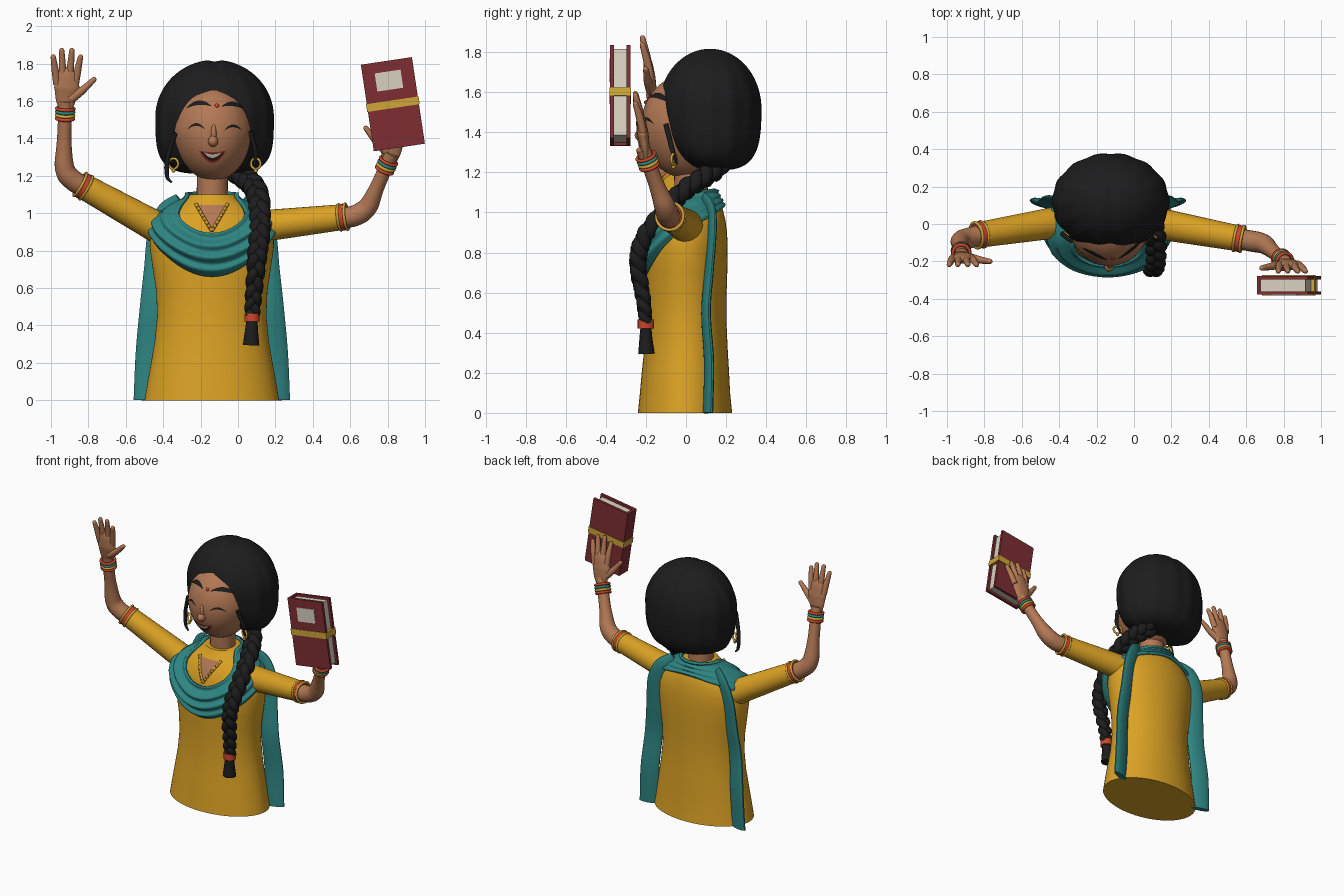
import bpy, bmesh, math
from mathutils import Vector, Matrix

if "Cube" in bpy.data.objects:
    bpy.data.objects.remove(bpy.data.objects["Cube"])

def mat(name, *c):
    m = bpy.data.materials.new(name)
    m.diffuse_color = (*c, 1)
    m.use_nodes = True
    m.node_tree.nodes["Principled BSDF"].inputs["Base Color"].default_value = m.diffuse_color
    return m

SKIN = mat("skin", .45, .19, .09)
BLACK = mat("black_hair", .012, .012, .013)
MUSTARD = mat("mustard_cloth", .71, .36, .018)
TEAL = mat("teal_cloth", .027, .235, .225)
MAROON = mat("maroon_cover", .21, .027, .033)
CREAM = mat("cream_paper", .70, .64, .53)
GOLD = mat("gold", .62, .38, .04)
RED = mat("red_orange", .62, .06, .025)
LIP = mat("lip_red", .30, .04, .035)
DARK = mat("mouth_dark", .05, .008, .008)
CX = -.14                                   # body axis

def finish(o, name, m, ang=50):
    o.name = name
    o.data.materials.append(m)
    bpy.ops.object.select_all(action='DESELECT')
    o.select_set(True)
    bpy.context.view_layer.objects.active = o
    bpy.ops.object.shade_smooth_by_angle(angle=math.radians(ang))
    return o

def loft(name, rings, m, closed=True, cap=True):
    bm = bmesh.new()
    R = [[bm.verts.new(p) for p in r] for r in rings]
    n = len(R[0])
    for a, b in zip(R, R[1:]):
        for i in range(n if closed else n - 1):
            j = (i + 1) % n
            bm.faces.new((a[i], a[j], b[j], b[i]))
    if cap and closed:
        bm.faces.new(R[0]); bm.faces.new(R[-1])
    if closed:
        bmesh.ops.recalc_face_normals(bm, faces=bm.faces)
    me = bpy.data.meshes.new(name)
    bm.to_mesh(me); bm.free()
    o = bpy.data.objects.new(name, me)
    bpy.context.collection.objects.link(o)
    return finish(o, name, m)

def spline(pts, k):
    P = [Vector(p) for p in pts]
    P = [2 * P[0] - P[1]] + P + [2 * P[-1] - P[-2]]
    out = []
    for i in range(1, len(P) - 2):
        a, b, c, d = P[i-1:i+3]
        for s in range(k):
            t = s / k
            out.append(.5 * (2*b + (c-a)*t + (2*a-5*b+4*c-d)*t*t + (3*b-a-3*c+d)*t**3))
    return out + [P[-2]]

def tube(name, pts, radii, m, k=6, n=14, tip=False, flat=1, ref=(0, 1, 0)):
    """Tapered tube on a smooth path; flat squashes it along the ref direction."""
    P = spline(pts, k)
    rings, u = [], Vector(ref)
    for i, p in enumerate(P):
        t = (P[min(i+1, len(P)-1)] - P[max(i-1, 0)]).normalized()
        u = (u - t * u.dot(t)).normalized()
        w = t.cross(u)
        f = i / (len(P) - 1) * (len(radii) - 1)
        q = min(int(f), len(radii) - 2)
        r = radii[q] + (radii[q+1] - radii[q]) * (f - q)
        ring = lambda c, r: [c + r * (flat * u * math.cos(a) + w * math.sin(a))
                             for a in (2 * math.pi * j / n for j in range(n))]
        rings.append(ring(p, r))
    if tip:
        rings += [ring(p + t * r * math.sin(a), r * math.cos(a)) for a in (.5, 1., 1.45)]
    return loft(name, rings, m)

def ball(name, c, r, m, shape=None, seg=32):
    bpy.ops.mesh.primitive_uv_sphere_add(segments=seg, ring_count=seg * 3 // 4, radius=1)
    o = bpy.context.object
    for v in o.data.vertices:
        x, y, z = shape(v.co) if shape else v.co
        v.co = (c[0] + r[0]*x, c[1] + r[1]*y, c[2] + r[2]*z)
    return finish(o, name, m)

def ring(name, c, axis, R, r, m):
    bpy.ops.mesh.primitive_torus_add(location=c, major_radius=R, minor_radius=r,
        major_segments=28, minor_segments=8,
        rotation=Vector(axis).to_track_quat('Z', 'Y').to_euler())
    return finish(bpy.context.object, name, m)

def patch(name, surf, x0, x1, top, bot, m, eps):
    """Thin painted plate lying on a surface y = surf(x, z)."""
    rows = []
    for i in range(15):
        s = i / 14
        x = x0 + (x1 - x0) * s
        zs = [bot(s) + (top(s) - bot(s)) * j / 5 for j in range(6)]
        rows.append([(x, surf(x, z) - eps, z) for z in zs])
    return loft(name, rows, m, closed=False)

# torso: elliptical sections (z, rx, ry, centre y)
KEYS = [(0, .36, .235, -.005), (.1, .343, .225, -.005), (.2, .325, .218, -.003), (.32, .305, .208, 0),
        (.45, .292, .202, 0), (.58, .297, .202, 0), (.7, .315, .206, 0), (.82, .332, .208, 0),
        (.9, .33, .2, .005), (.96, .305, .185, .012), (1.01, .255, .165, .02),
        (1.05, .19, .142, .027), (1.08, .14, .122, .03), (1.1, .118, .112, .03)]
def prof(z):
    for a, b in zip(KEYS, KEYS[1:]):
        if z <= b[0]:
            break
    f = min(1, max(0, (z - a[0]) / (b[0] - a[0])))
    return [a[i] + (b[i] - a[i]) * f for i in (1, 2, 3)]
def on_torso(th, z, off=0):
    rx, ry, cy = prof(z)
    return (CX + (rx + off) * math.cos(th), cy + (ry + off) * math.sin(th), z)
def torso_y(x, z):
    rx, ry, cy = prof(z)
    return cy - ry * math.sqrt(max(0, 1 - ((x - CX) / rx) ** 2))
TH = [2 * math.pi * i / 64 for i in range(64)]
loft("tunic_torso", [[on_torso(t, k[0]) for t in TH] for k in KEYS], MUSTARD)

# neckline opening with beaded trim
patch("neckline_skin", torso_y, CX - .075, CX + .075, lambda s: 1.045,
      lambda s: .91 + .134 * abs(2*s - 1), SKIN, .006)
for sd in (-1, 1):
    pts = [(CX + sd*d, torso_y(CX + sd*d, z) - .008, z) for d, z in ((.085, 1.05), (.045, .98), (0, .905))]
    tube("neckline_trim", pts, [.009, .009], GOLD, n=8)
    for p in spline(pts, 4)[1:-1]:
        ball("trim_bead", p - Vector((0, .006, 0)), (.006,) * 3, RED, seg=8)

# draped cowl scarf
rings = []
for i in range(33):
    v = i / 32
    row = []
    for t in TH:
        f, b = max(0, -math.sin(t)), max(0, math.sin(t))
        top = 1.11 - .215 * f ** 3
        bot = .92 - .26 * f ** 1.5 + .11 * b
        off = .022 + .045 * f * math.sin(math.pi * v) + (.004 + .009 * f) * math.cos(v * 7 * math.pi)
        row.append(on_torso(t, top + (bot - top) * v, off))
    rings.append(row)
cowl = loft("scarf_cowl", rings, TEAL, cap=False)
sol = cowl.modifiers.new("thickness", 'SOLIDIFY')
sol.thickness = .022

# scarf tails hanging behind the shoulders
for sd in (-1, 1):
    pts = [(CX + sd*d, y, z) for d, y, z in ((.17, .09, 1.07), (.24, .125, 1.01), (.285, .13, .9),
           (.305, .115, .7), (.325, .1, .5), (.345, .115, .25), (.355, .11, 0))]
    tube("scarf_tail", pts, [.04, .055, .06, .06, .062, .065, .066], TEAL, flat=.3, ref=(sd * -.25, 1, 0))

# neck and head
tube("neck", [(CX, .03, .98), (-.135, .02, 1.3)], [.083, .083], SKIN, n=28)
HC, HR = (-.132, .01, 1.43), (.217, .235, .26)
taper = lambda z: 1 - .13 * max(0, -z)
ball("head", HC, HR, SKIN, lambda c: (c.x * taper(c.z), c.y, c.z), 48)
def face_y(x, z):
    dz = (z - HC[2]) / HR[2]
    dx = (x - HC[0]) / (HR[0] * taper(dz))
    return HC[1] - HR[1] * math.sqrt(max(0, 1 - dx*dx - dz*dz))
ball("nose", (-.133, -.222, 1.385), (.027, .034, .03), SKIN, seg=20)
ball("nose_bridge", (-.13, -.212, 1.42), (.017, .025, .06), SKIN, seg=20)

# face details: brows, smiling closed eyes, mark, mouth
arch = lambda z, h, tilt=0: (lambda s: z + h * (1 - (2*s - 1)**2) + tilt * s)
for x0, x1, z, tl in ((-.275, -.145, 1.565, .012), (-.085, .045, 1.575, -.022)):
    patch("eyebrow", face_y, x0, x1, arch(z, .032, tl), arch(z - .005, .013, tl), BLACK, .007)
for x0, x1, z in ((-.268, -.178, 1.452), (-.072, .02, 1.445)):
    patch("closed_eye", face_y, x0, x1, arch(z, .03), arch(z - .003, .018), BLACK, .006)
ball("forehead_mark", (-.113, face_y(-.113, 1.575), 1.575), (.012, .007, .012), RED, seg=16)
patch("lips", face_y, -.207, -.065, arch(1.335, -.008), arch(1.33, -.062), LIP, .005)
patch("open_mouth", face_y, -.195, -.077, arch(1.33, -.012), arch(1.326, -.048), DARK, .008)
patch("teeth", face_y, -.183, -.089, arch(1.326, -.011), arch(1.324, -.028), CREAM, .010)

# hair: rounded bob, fuller at the bottom and back, softly lobed
def hair_shape(c):
    x, y, z = c
    if z < 0 and z > -.999:
        k = (1 - z**4) ** .25 / math.sqrt(1 - z*z)
        x *= 1 + (k - 1) * .95
        if y > 0:
            y *= 1 + (k - 1) * .8
    w = 1 + .012 * math.cos(14 * math.atan2(y, x)) * math.hypot(x, y)
    part = .03 * math.exp(-(x / .08)**2) * max(0, z)
    return x * w, y * w, z - part
ball("hair", (-.125, .12, 1.515), (.313, .258, .305), BLACK, hair_shape, 84)
for p in ([(-.335, -.09, 1.43), (-.375, -.06, 1.3), (-.38, -.05, 1.2), (-.355, -.055, 1.165)],
          [(.065, -.1, 1.44), (.095, -.07, 1.32), (.085, -.045, 1.24)]):
    tube("loose_strand", p, [.012, .013, .005], BLACK, n=8)
for x in (-.345, .095):
    ring("earring_hoop", (x, -.06, 1.265), (.5, 1, 0), .028, .007, GOLD)
    ball("earring_drop", (x, -.062, 1.228), (.011,) * 3, GOLD, seg=12)

# three-strand braid over the shoulder
path = spline([(-.02, .17, 1.23), (.06, .08, 1.17), (.105, -.02, 1.1), (.118, -.13, .98), (.113, -.215, .86),
               (.1, -.24, .74), (.085, -.215, .58), (.075, -.2, .45)], 16)
for s in range(3):
    pts = []
    for i, p in enumerate(path):
        f = i / (len(path) - 1)
        t = (path[min(i+1, len(path)-1)] - path[max(i-1, 0)]).normalized()
        side = (Vector((1, 0, .3)) - t * t.dot(Vector((1, 0, .3)))).normalized()
        a = f * 14 * math.pi / 1.5 + s * 2 * math.pi / 3
        pts.append(p + (1 - .35*f) * (.03 * math.sin(a) * side + .017 * math.sin(2*a) * t.cross(side)))
    tube("braid_strand", pts, [.036, .035, .033, .024], BLACK, k=1, n=10)
tube("braid_band", [(.075, -.2, .465), (.075, -.2, .42)], [.041, .041], RED, n=20)
tube("braid_tail", [(.075, -.2, .43), (.072, -.2, .37), (.07, -.198, .295)], [.03, .036, .045], BLACK, flat=.9)

# arms: sleeves, cuffs, forearms, bangles
def arm(sleeve, fore, wrist_f):
    a, b = Vector(sleeve[0]), Vector(sleeve[1])
    d = (b - a).normalized()
    tube("sleeve", [a, b], [.09, .068], MUSTARD, n=28)
    tube("sleeve_cuff", [b - d * .03, b + d * .004], [.072, .071], RED, n=28)
    for s in (-.032, .004):
        ring("cuff_trim", b + d * s, d, .069, .008, GOLD)
    tube("forearm", fore, [.055, .056, .056, .05, .038, .036], SKIN, k=8, n=20)
    p, q = Vector(fore[-2]), Vector(fore[-1])
    for i, m in enumerate((RED, GOLD, TEAL, RED)):
        ring("bangle", p.lerp(q, wrist_f) + (q - p).normalized() * (i - 1.5) * .018, q - p, .046, .009, m)
arm([(-.28, .03, .84), (-.84, -.06, 1.152)],
    [(-.8, -.055, 1.13), (-.88, -.075, 1.175), (-.925, -.09, 1.235), (-.93, -.115, 1.36), (-.922, -.165, 1.6)], .72)
arm([(-.02, .03, .915), (.575, -.08, .981)],
    [(.54, -.075, .978), (.62, -.09, .985), (.69, -.105, 1.03), (.735, -.14, 1.12), (.822, -.215, 1.32)], .68)

# hands: palm, four fingers and thumb, mirrored for the other side
def hand(o, m, rot):
    M = Matrix.Translation(o) @ Matrix.Rotation(rot, 4, 'Y') @ Matrix.Diagonal((m, 1, 1, 1))
    T = lambda *p: M @ Vector(p)
    tube("palm", [T(0, 0, -.02), T(0, -.005, .04), T(.005, -.015, .1), T(.004, -.022, .155)],
         [.036, .055, .068, .058], SKIN, n=20, flat=.42, tip=True)
    for kx, tx, tz in ((-.048, -.068, .265), (-.016, -.022, .3), (.018, .032, .3), (.05, .078, .265)):
        tube("finger", [T(kx, -.015, .12), T((kx+tx)/2, -.032, (tz+.13)/2), T(tx, -.052, tz)],
             [.02, .019, .014], SKIN, n=12, tip=True)
    tube("thumb", [T(.025, -.01, .04), T(.085, -.025, .085), T(.15, -.035, .145)],
         [.026, .021, .014], SKIN, n=12, tip=True)
hand((-.92, -.165, 1.57), 1, 0)
hand((.812, -.2, 1.29), -1, math.radians(8))

# book: covers, spine, pages, strap and label
B = Matrix.Translation((.828, -.328, 1.583)) @ Matrix.Rotation(math.radians(-8.5), 4, 'Y')
for name, c, s, m in (("front_cover", (0, -.041, 0), (.276, .018, .468), MAROON),
                      ("back_cover", (0, .041, 0), (.276, .018, .468), MAROON),
                      ("book_spine", (-.129, 0, 0), (.018, .098, .468), MAROON),
                      ("book_pages", (-.001, 0, 0), (.246, .066, .436), CREAM),
                      ("book_label", (-.002, -.051, .128), (.14, .006, .098), CREAM),
                      ("book_strap", (0, 0, 0), (.284, .108, .042), GOLD)):
    bpy.ops.mesh.primitive_cube_add(size=1)
    o = bpy.context.object
    o.data.transform(B @ Matrix.Translation(c) @ Matrix.Diagonal((*s, 1)))
    finish(o, name, m, 30)
